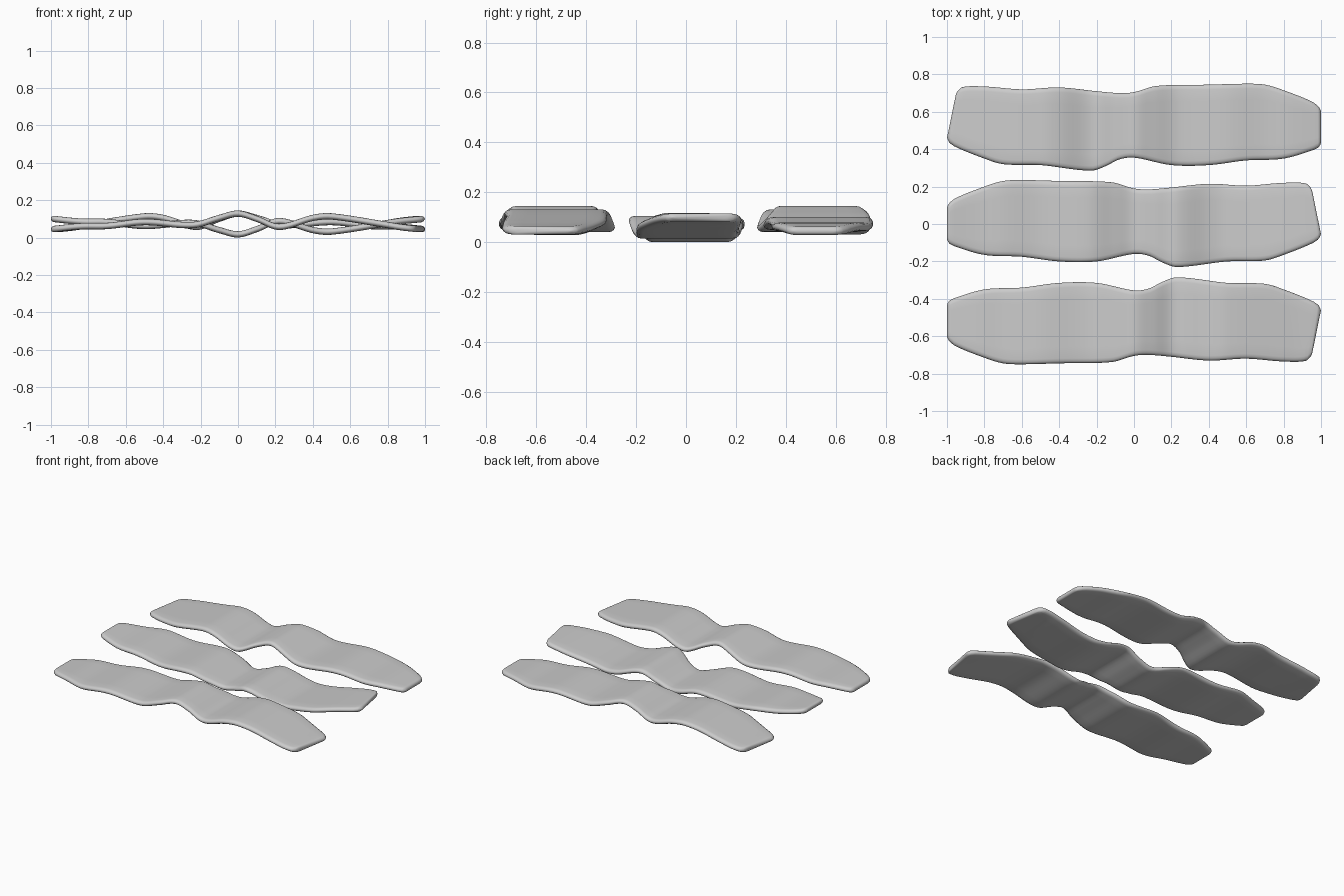
import bpy, bmesh, math

cube = bpy.data.objects.get("Cube")
if cube:
    bpy.data.objects.remove(cube, do_unlink=True)

HALF = 0.017      # half thickness of a strip
ROUND = 0.026     # width of the rounded rim
SPACING = 0.515   # distance between strips

# Outline and wave of one strip: (position along strip, value)
FAR_EDGE = [(-1, .18), (-.96, .215), (-.8, .22), (-.6, .205), (-.4, .215), (-.2, .195), (-.08, .185),
            (0, .19), (.12, .223), (.4, .23), (.6, .235), (.7, .23), (.8, .2), (.96, .135), (1, .1)]
NEAR_EDGE = [(-1, -.065), (-.97, -.095), (-.8, -.165), (-.7, -.195), (-.5, -.2), (-.23, -.23), (-.15, -.205),
             (-.08, -.17), (0, -.16), (.2, -.2), (.4, -.2), (.6, -.175), (.8, -.165), (.97, -.115), (1, -.095)]
WAVE = [(-1, .045), (-.85, .06), (-.5, .113), (-.4, .105), (-.22, .057), (-.1, .1), (0, .128),
        (.1, .105), (.24, .067), (.5, .083), (.7, .062), (.84, .06), (1, .044)]


def smooth_value(points, x):
    """Smooth curve through the points, evaluated at x."""
    x = min(max(x, -1), 1)
    last = len(points) - 1

    def slope(i):
        a, b = points[max(i - 1, 0)], points[min(i + 1, last)]
        return (b[1] - a[1]) / (b[0] - a[0])

    i = max(k for k in range(last) if points[k][0] <= x)
    (xa, ya), (xb, yb) = points[i], points[i + 1]
    w = xb - xa
    t = (x - xa) / w
    s = 1 - t
    return (ya * s * s * (1 + 2 * t) + yb * t * t * (1 + 2 * s)
            + w * t * s * (slope(i) * s - slope(i + 1) * t))


def cross_section(near, far, thick):
    """Closed loop of (y, z): flat faces joined by rounded rims."""
    loop = []
    arc = [math.radians(-90 + 30 * k) for k in range(7)]
    columns = [k / 6 for k in range(1, 6)]
    inner_near, inner_far = near + ROUND, far - ROUND
    width = inner_far - inner_near
    loop += [(inner_far + ROUND * math.cos(a), thick * math.sin(a)) for a in arc]
    loop += [(inner_far - width * c, thick) for c in columns]
    loop += [(inner_near - ROUND * math.cos(a), -thick * math.sin(a)) for a in arc]
    loop += [(inner_near + width * c, -thick) for c in columns]
    return loop


def make_strip_mesh():
    # Stations along the strip: (position, rim angle), with rounded ends
    caps = [math.radians(a) for a in (75, 55, 35, 15)]
    rim = [(1 - HALF * (1 - math.sin(a)), a) for a in caps]
    body = [(-1 + HALF + (2 - 2 * HALF) * k / 90, 0) for k in range(91)]
    stations = [(-x, a) for x, a in rim] + body + [(x, a) for x, a in reversed(rim)]

    bm = bmesh.new()
    rings = []
    for u, angle in stations:
        inset = HALF * (1 - math.cos(angle))
        near = smooth_value(NEAR_EDGE, u) + inset
        far = smooth_value(FAR_EDGE, u) - inset
        height = smooth_value(WAVE, u)
        lean = .045 * min(max((-.8 - u) / .2, 0), 1)   # slanted end
        ring = []
        for y, z in cross_section(near, far, HALF * math.cos(angle)):
            across = (y - near) / (far - near)
            ring.append(bm.verts.new((u + lean * across, y, height + z)))
        rings.append(ring)
    for a, b in zip(rings, rings[1:]):
        for k in range(len(a)):
            n = (k + 1) % len(a)
            bm.faces.new((a[k], a[n], b[n], b[k]))
    bm.faces.new(rings[0])
    bm.faces.new(rings[-1])
    bmesh.ops.recalc_face_normals(bm, faces=bm.faces)
    for face in bm.faces:
        face.smooth = True
    mesh = bpy.data.meshes.new("wavy_strip")
    bm.to_mesh(mesh)
    bm.free()
    return mesh


# Single plain grey
grey = bpy.data.materials.new("light_grey")
grey.use_nodes = True
colour = (.6, .6, .6, 1)
grey.diffuse_color = colour
grey.node_tree.nodes["Principled BSDF"].inputs["Base Color"].default_value = colour

strip = make_strip_mesh()
strip.materials.append(grey)

# Three strips: one plain, one turned over, one turned round
for name, location, rotation in [
    ("back_strip", (0, SPACING, 0), (0, 0, 0)),
    ("middle_strip", (0, 0, .145), (0, math.pi, 0)),
    ("front_strip", (0, -SPACING, 0), (0, 0, math.pi)),
]:
    obj = bpy.data.objects.new(name, strip)
    obj.location = location
    obj.rotation_euler = rotation
    bpy.context.collection.objects.link(obj)
